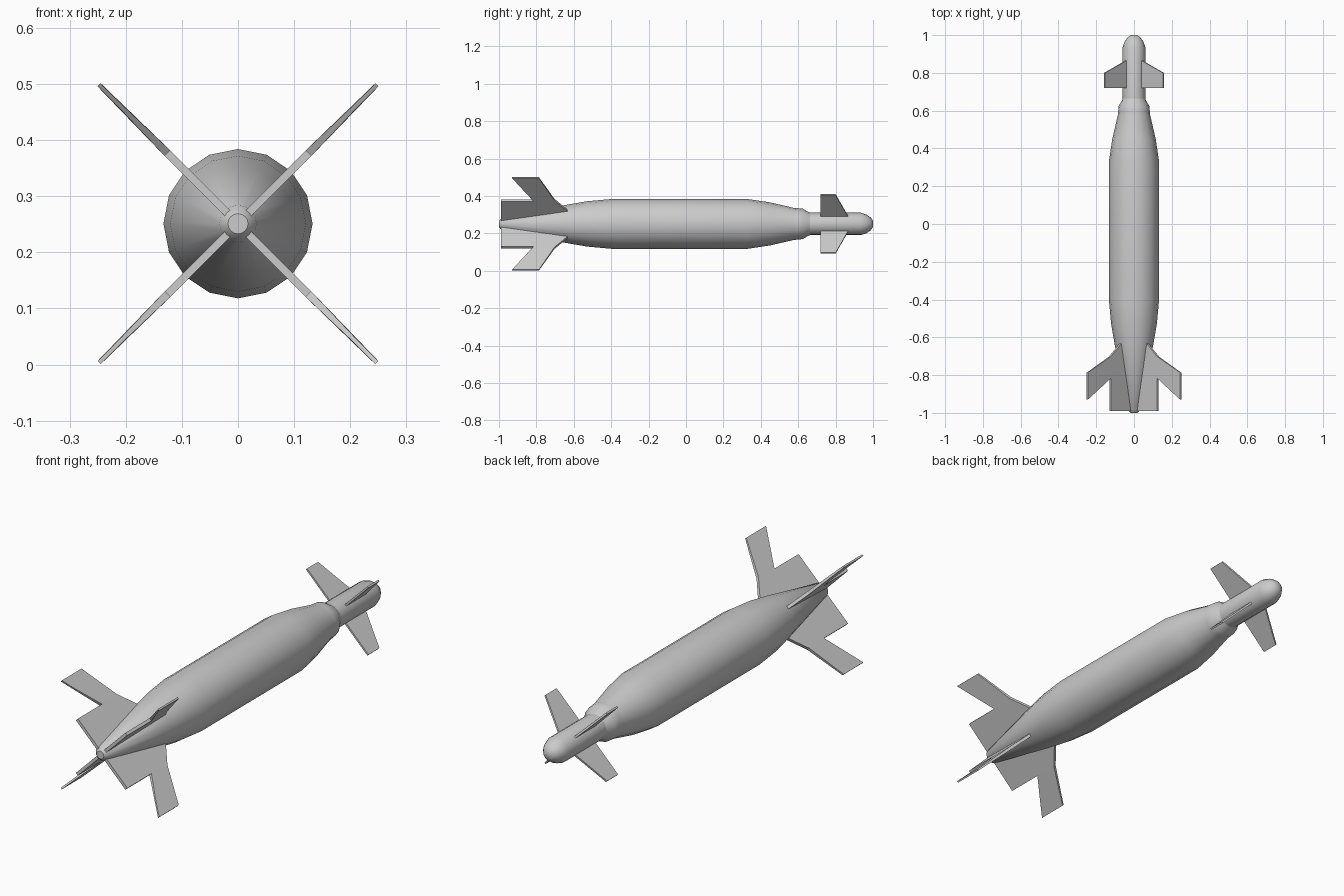
import bpy, bmesh
from math import cos, sin, pi, radians

if "Cube" in bpy.data.objects:
    bpy.data.objects.remove(bpy.data.objects["Cube"])

AXIS_Z = 0.251
SIDES = 16


def finish(bm, name, angle=None):
    bmesh.ops.recalc_face_normals(bm, faces=bm.faces)
    mesh = bpy.data.meshes.new(name)
    bm.to_mesh(mesh)
    bm.free()
    ob = bpy.data.objects.new(name, mesh)
    bpy.context.collection.objects.link(ob)
    if angle:
        bpy.ops.object.select_all(action='DESELECT')
        ob.select_set(True)
        bpy.context.view_layer.objects.active = ob
        bpy.ops.object.shade_smooth_by_angle(angle=radians(angle))
    return ob


def lathe(name, profile):
    """Capped body of revolution around the y axis, profile of (y, radius)."""
    bm = bmesh.new()
    rings = [[bm.verts.new((r * sin(2 * pi * i / SIDES), y, AXIS_Z + r * cos(2 * pi * i / SIDES)))
              for i in range(SIDES)] for y, r in profile]
    for a, b in zip(rings, rings[1:]):
        for i in range(SIDES):
            j = (i + 1) % SIDES
            bm.faces.new((a[i], a[j], b[j], b[i]))
    bm.faces.new(rings[0])
    bm.faces.new(rings[-1])
    return finish(bm, name, 35)


def fin(name, panels, deg):
    """Thin plate of outlines (y, distance from axis, thickness), turned to a roll angle."""
    c, s = cos(radians(deg)), sin(radians(deg))
    bm = bmesh.new()
    for outline in panels:
        sides = [[bm.verts.new((d * c - k * t / 2 * s, y, AXIS_Z + d * s + k * t / 2 * c))
                  for y, d, t in outline] for k in (1, -1)]
        bm.faces.new(sides[0])
        bm.faces.new(sides[1][::-1])
        n = len(outline)
        for i in range(n):
            j = (i + 1) % n
            bm.faces.new((sides[0][i], sides[1][i], sides[1][j], sides[0][j]))
    return finish(bm, name)


# Main body: tail cone, cylinder, tapered shoulder and collar
lathe("body", [(-1.0, 0.018), (-0.985, 0.033), (-0.64, 0.102), (-0.53, 0.121), (-0.40, 0.133),
               (0.33, 0.133), (0.45, 0.115), (0.575, 0.086), (0.595, 0.084), (0.625, 0.081),
               (0.655, 0.063), (0.67, 0.058)])

# Slim front section with rounded nose
lathe("nose", [(0.64, 0.06), (0.935, 0.06), (0.965, 0.05), (0.988, 0.034), (1.0, 0.016)])

# Tail fins: thick root panel and swept outer blade
ROOT, TIP = 0.014, 0.008
tail_root = [(-0.99, 0.012, ROOT), (-0.99, 0.178, ROOT), (-0.815, 0.178, ROOT),
             (-0.703, 0.182, ROOT), (-0.63, 0.098, ROOT), (-0.63, 0.04, ROOT)]
tail_blade = [(-0.815, 0.178, ROOT), (-0.89, 0.288, TIP), (-0.93, 0.35, TIP),
              (-0.787, 0.35, TIP), (-0.703, 0.182, ROOT)]

# Front steering fins
front_panel = [(0.72, 0.03, 0.009), (0.72, 0.221, 0.008), (0.80, 0.221, 0.008),
               (0.866, 0.058, 0.009), (0.87, 0.03, 0.009)]

for i in range(4):
    roll = 45 + 90 * i
    fin(f"tail_fin_{i + 1}", [tail_root, tail_blade], roll)
    fin(f"front_fin_{i + 1}", [front_panel], roll)
